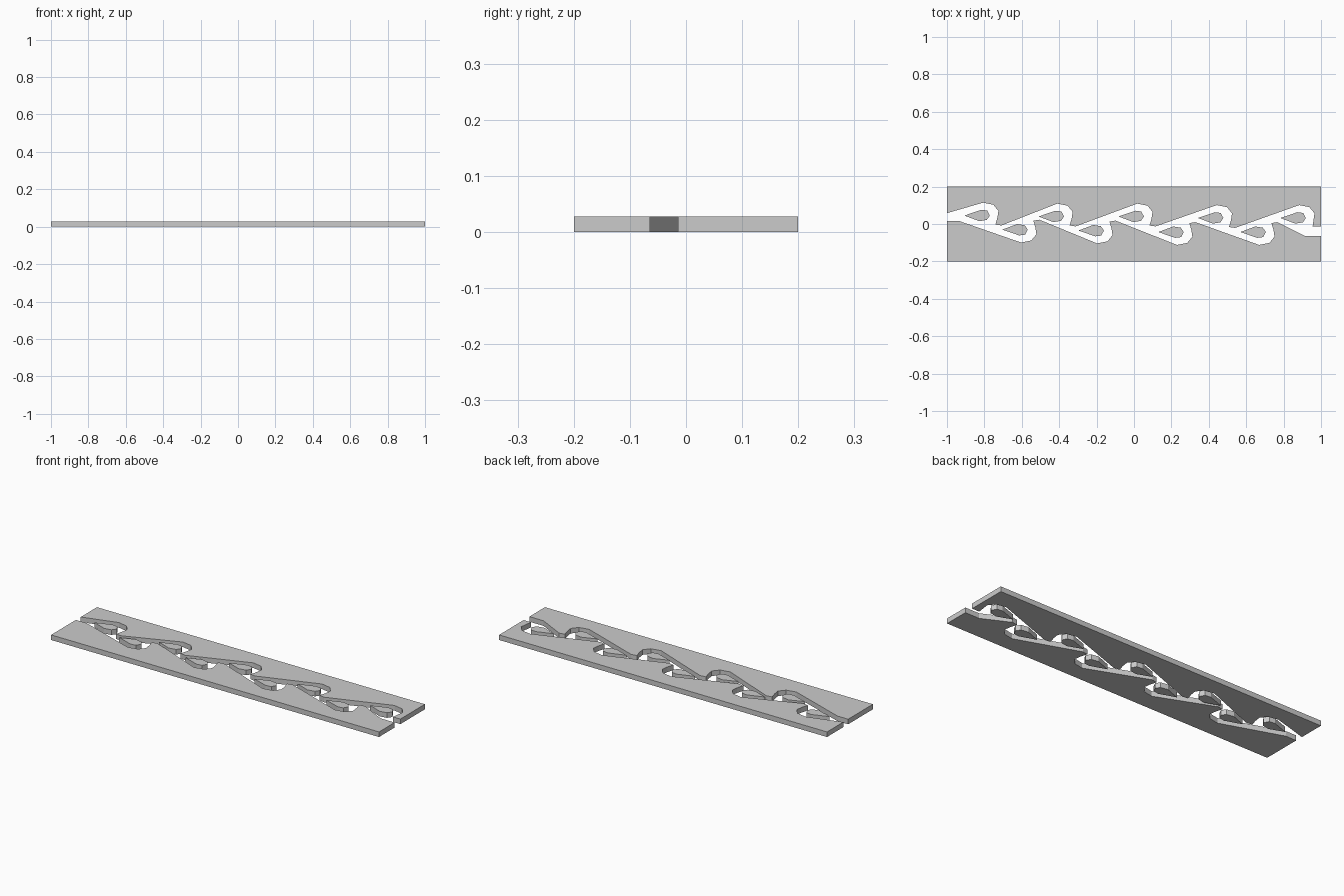
import bpy, bmesh

if "Cube" in bpy.data.objects:
    bpy.data.objects.remove(bpy.data.objects["Cube"])

THICK = 0.028

# Drop-shaped island and outer loop wall, relative to the island centre
ISLAND = [(-0.07, 0), (0.02, 0.031), (0.052, 0.027), (0.066, 0.0),
          (0.05, -0.023), (0.01, -0.03)]
LOOP = [(0.03, 0.069), (0.085, 0.058), (0.112, 0.025), (0.107, -0.01),
        (0.096, -0.048), (0.128, -0.053)]

# Island centres along both sides of the channel
UPPER = [(-0.837, 0.045), (-0.44, 0.04), (-0.013, 0.04), (0.412, 0.032), (0.853, 0.032)]
LOWER = [(-0.634, -0.03), (-0.227, -0.035), (0.2, -0.043), (0.639, -0.043)]


def place(shape, centre, flip):
    return [(centre[0] + x, centre[1] + y * flip) for x, y in shape]


def slab(name, outline):
    """Extrude a flat outline to plate thickness."""
    bm = bmesh.new()
    face = bm.faces.new([bm.verts.new((x, y, 0)) for x, y in outline])
    top = bmesh.ops.extrude_face_region(bm, geom=[face])["geom"]
    bmesh.ops.translate(bm, vec=(0, 0, THICK),
                        verts=[g for g in top if isinstance(g, bmesh.types.BMVert)])
    bmesh.ops.recalc_face_normals(bm, faces=bm.faces)
    mesh = bpy.data.meshes.new(name)
    bm.to_mesh(mesh)
    bm.free()
    bpy.context.collection.objects.link(bpy.data.objects.new(name, mesh))


# Plate behind the channel
edge = [(-1, 0.2), (-1, 0.058)]
for c in UPPER[:-1]:
    edge += place(LOOP, c, 1)
edge += place(LOOP[:4], UPPER[-1], 1)
edge += [(0.955, -0.014), (1, -0.014), (1, 0.2)]
slab("back_plate", edge)

# Plate in front of the channel
edge = [(-1, -0.2), (-1, 0.016), (-0.935, 0.016)]
for c in LOWER:
    edge += place(LOOP, c, -1)
edge += [(0.914, -0.064), (1, -0.064), (1, -0.2)]
slab("front_plate", edge)

# Islands inside the loops
for i, c in enumerate(UPPER):
    slab(f"back_island_{i + 1}", place(ISLAND, c, 1))
for i, c in enumerate(LOWER):
    slab(f"front_island_{i + 1}", place(ISLAND, c, -1))
